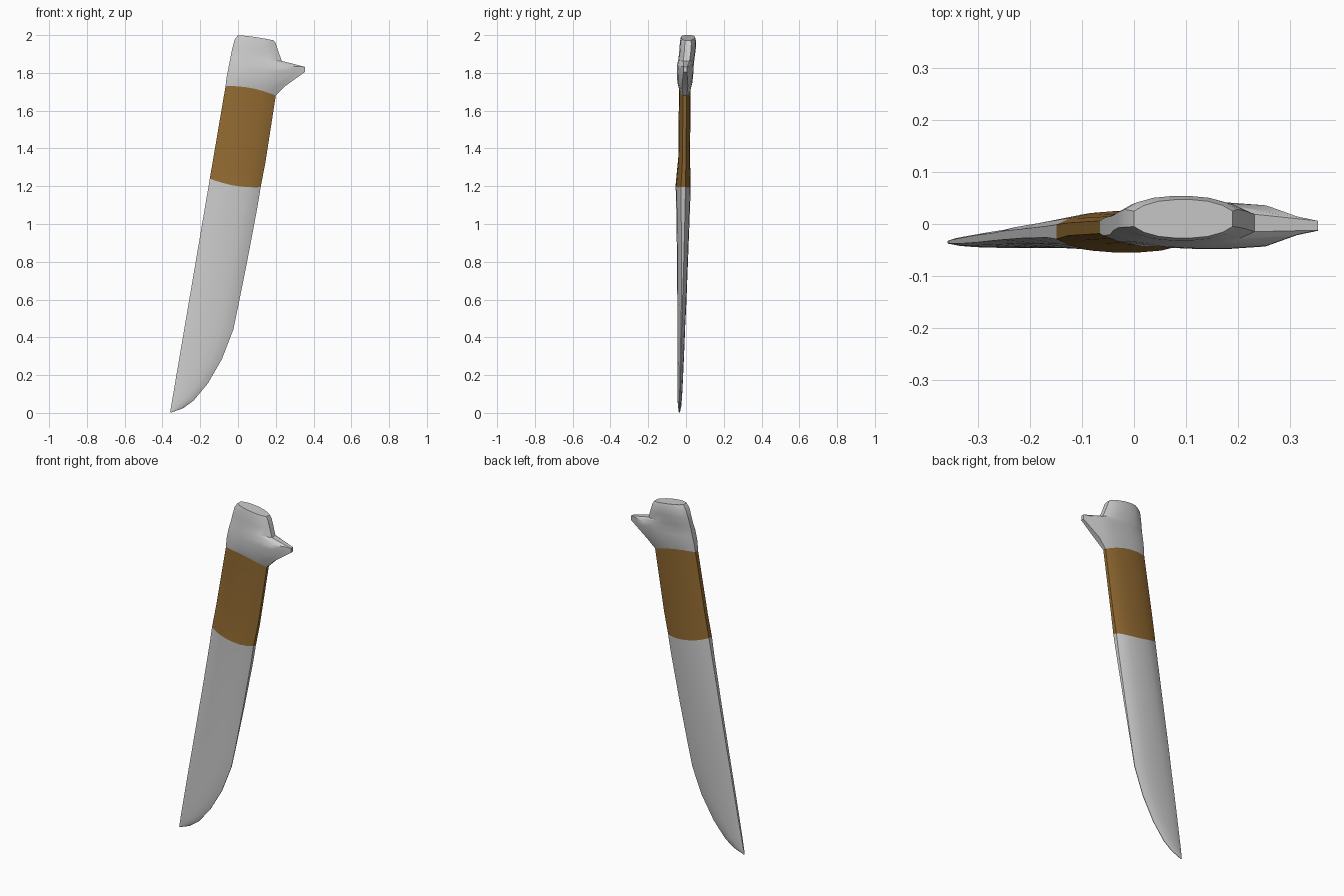
import bpy, bmesh

# fractions across the width, and the lens-shaped thickness there
T = [0, 0.1, 0.25, 0.42, 0.58, 0.75, 0.9, 1]
LENS = [0, 0.5, 0.86, 1, 1, 0.86, 0.5, 0]


def spine_x(z):
    return -0.36 + 0.17 * z


def ring(lx, lz, rx, rz, yc, half, le, re, sag=0.0):
    """Closed cross-section from left edge to right edge."""
    front, back = [], []
    for t, w in zip(T, LENS):
        edge = le + (re - le) * t
        h = half * (edge + (1 - edge) * w)
        x = lx + (rx - lx) * t
        if x > 0.25:  # spur thins towards its end
            k = min(1, (x - 0.25) / 0.105)
            h = h * (1 - k) + 0.009 * k
        z = lz + (rz - lz) * t + 4 * t * (1 - t) * sag
        front.append((x, yc - h, z))
        back.append((x, yc + h, z))
    return front + back[::-1]


def loft(name, rings, cap_start=False, cap_end=False, color=None):
    bm = bmesh.new()
    loops = [[bm.verts.new(p) for p in r] for r in rings]
    n = len(loops[0])
    for a, b in zip(loops, loops[1:]):
        for i in range(n):
            j = (i + 1) % n
            bm.faces.new((a[i], a[j], b[j], b[i]))
    if cap_start:
        bm.faces.new(loops[0][::-1])
    if cap_end:
        bm.faces.new(loops[-1])
    me = bpy.data.meshes.new(name)
    bm.to_mesh(me)
    bm.free()
    ob = bpy.data.objects.new(name, me)
    bpy.context.collection.objects.link(ob)
    if color:
        mat = bpy.data.materials.new(name + "_colour")
        mat.diffuse_color = color
        me.materials.append(mat)
    bpy.context.view_layer.objects.active = ob
    ob.select_set(True)
    bpy.ops.object.shade_smooth_by_angle(angle=0.6)
    ob.select_set(False)
    return ob


# rings shared between neighbouring parts
grip_low = ring(spine_x(1.24), 1.24, 0.12, 1.195, -0.015, 0.04, 0.35, 0.3, -0.015)
grip_top = ring(spine_x(1.73), 1.73, 0.20, 1.68, -0.006, 0.031, 0.4, 0.3, 0.015)

# blade: straight spine, curved cutting edge (spine z, edge x, edge z, y, half, edges)
blade = [
    (0.004, -0.355, 0.001, -0.035, 0.003, 0.5, 0.5),
    (0.05, -0.29, 0.025, -0.034, 0.009, 0.4, 0.15),
    (0.11, -0.235, 0.065, -0.033, 0.012, 0.4, 0.12),
    (0.21, -0.16, 0.155, -0.031, 0.015, 0.4, 0.1),
    (0.35, -0.085, 0.285, -0.028, 0.018, 0.4, 0.1),
    (0.50, -0.025, 0.44, -0.025, 0.021, 0.35, 0.1),
    (0.62, 0.0, 0.56, -0.022, 0.024, 0.35, 0.12),
    (0.87, 0.052, 0.82, -0.018, 0.03, 0.3, 0.22),
    (1.13, 0.103, 1.09, -0.015, 0.037, 0.3, 0.28),
]
loft("blade", [ring(spine_x(r[0]), *r) for r in blade] + [grip_low], cap_start=True)

# grip
grip_mid = ring(spine_x(1.37), 1.37, 0.145, 1.325, -0.01, 0.031, 0.4, 0.3)
loft("grip", [grip_low, grip_mid, grip_top], color=(0.28, 0.14, 0.03, 1))

# pommel with the hooked spur on the right
pommel = [
    (-0.06, 1.78, 0.25, 1.73, -0.006, 0.04, 0.4, 0.4),
    (-0.052, 1.82, 0.355, 1.805, -0.004, 0.044, 0.4, 0.4),
    (-0.046, 1.85, 0.355, 1.832, -0.003, 0.044, 0.4, 0.4),
    (-0.04, 1.88, 0.232, 1.863, 0.002, 0.042, 0.35, 0.4),
    (-0.03, 1.93, 0.215, 1.91, 0.008, 0.043, 0.35, 0.4),
    (-0.018, 1.975, 0.2, 1.955, 0.011, 0.043, 0.4, 0.4),
    (0.0, 2.0, 0.19, 1.972, 0.01, 0.037, 0.4, 0.4, 0.003),
]
loft("pommel", [grip_top] + [ring(*r) for r in pommel], cap_end=True)
